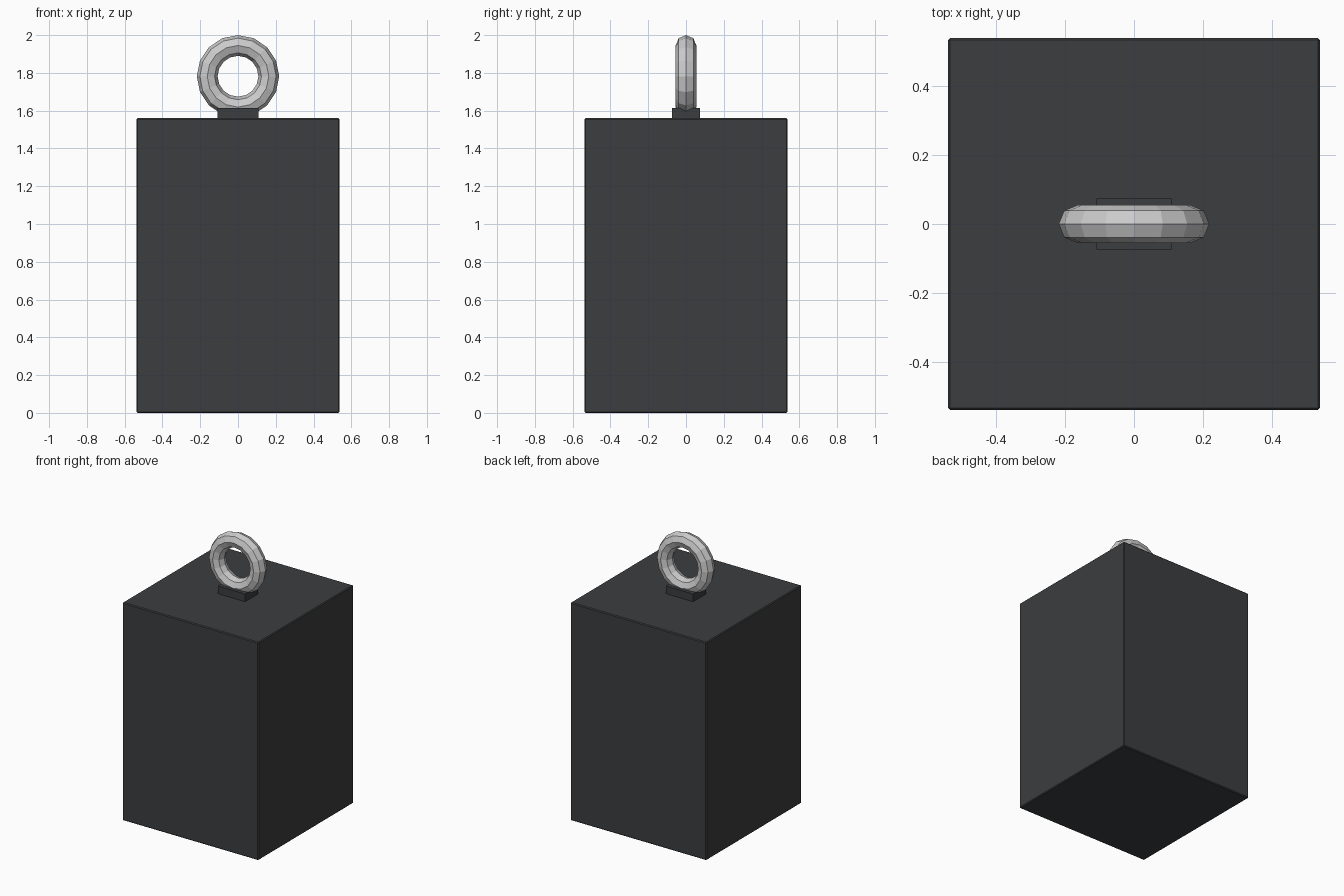
import bpy
from math import radians

if "Cube" in bpy.data.objects:
    bpy.data.objects.remove(bpy.data.objects["Cube"])

dark = bpy.data.materials.new("dark_iron")
dark.diffuse_color = (0.045, 0.047, 0.05, 1)
dark.use_nodes = True
dark.node_tree.nodes["Principled BSDF"].inputs["Base Color"].default_value = dark.diffuse_color


def box(name, size, z_bottom, bevel=0.0):
    bpy.ops.mesh.primitive_cube_add(size=1, location=(0, 0, z_bottom + size[2] / 2))
    ob = bpy.context.object
    ob.name = name
    ob.scale = size
    bpy.ops.object.transform_apply(location=False, rotation=False, scale=True)
    ob.data.materials.append(dark)
    if bevel:
        mod = ob.modifiers.new("bevel", 'BEVEL')
        mod.width = bevel
        mod.segments = 1
    return ob


# Heavy block with slightly eased edges
box("weight_body", (1.076, 1.076, 1.56), 0.0, 0.006)

# Mounting plate under the ring, sunk slightly into the body
box("ring_mount", (0.217, 0.147, 0.075), 1.54)

# Upright lifting ring, octagonal cross-section
bpy.ops.mesh.primitive_torus_add(
    major_radius=0.163, minor_radius=0.055, major_segments=16, minor_segments=8,
    location=(0, 0, 1.782), rotation=(radians(90), 0, 0))
ring = bpy.context.object
ring.name = "lifting_ring"
bpy.ops.object.transform_apply(location=False, rotation=True, scale=False)
